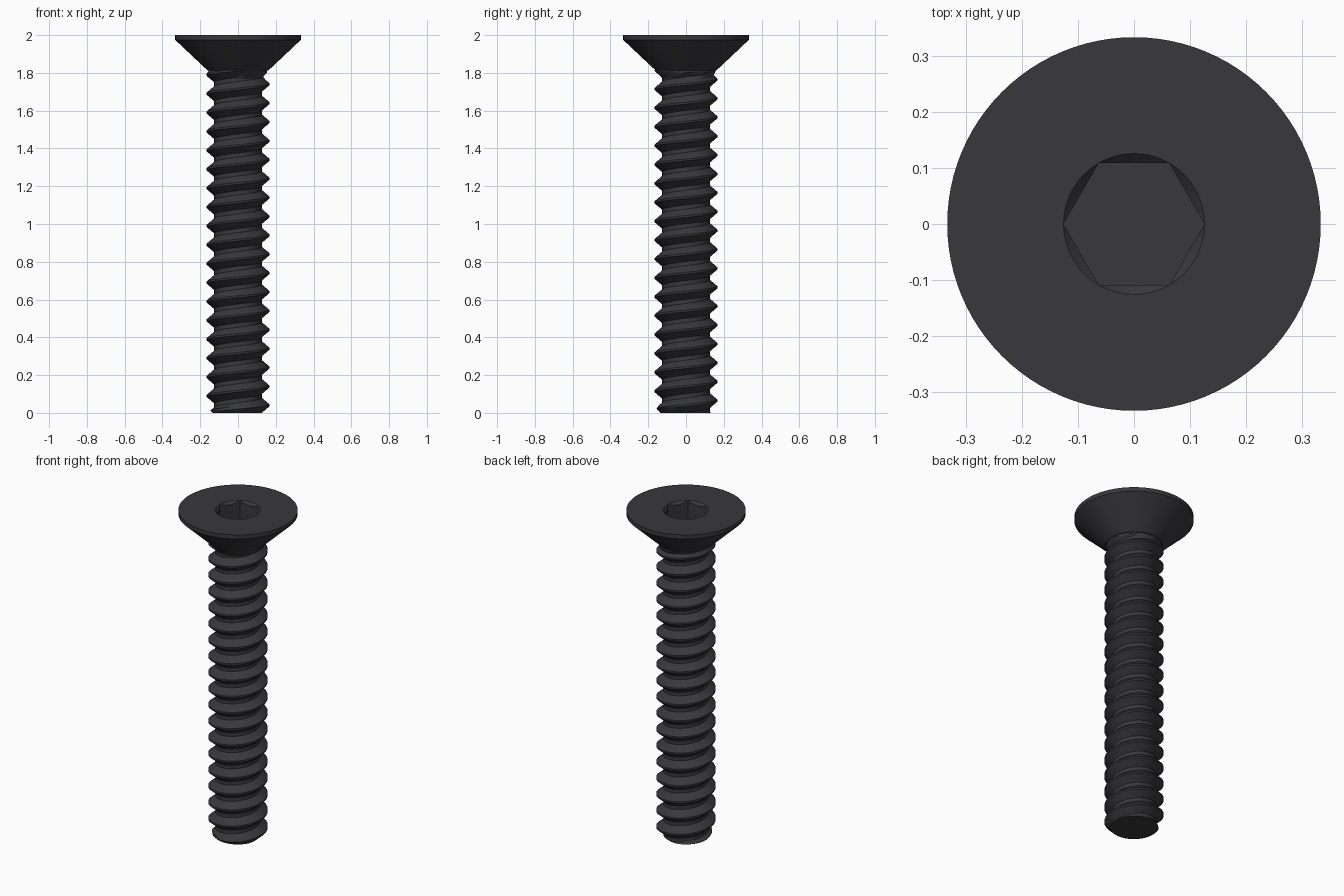
import bpy, bmesh
from math import pi, cos, sin, atan2, radians

if "Cube" in bpy.data.objects:
    bpy.data.objects.remove(bpy.data.objects["Cube"])

PITCH, CREST_Z = 0.1, 0.04          # thread pitch, crest height at +x
MAJOR, MINOR = 0.166, 0.126
NECK = 1.812                        # underside of the head

mat = bpy.data.materials.new("dark_steel")
mat.diffuse_color = (0.04, 0.04, 0.045, 1)
mat.use_nodes = True
mat.node_tree.nodes["Principled BSDF"].inputs["Base Color"].default_value = mat.diffuse_color


def finish(bm, name):
    bmesh.ops.remove_doubles(bm, verts=bm.verts[:], dist=1e-5)
    bmesh.ops.recalc_face_normals(bm, faces=bm.faces[:])
    me = bpy.data.meshes.new(name)
    bm.to_mesh(me)
    bm.free()
    me.materials.append(mat)
    ob = bpy.data.objects.new(name, me)
    bpy.context.collection.objects.link(ob)
    bpy.ops.object.select_all(action='DESELECT')
    ob.select_set(True)
    bpy.context.view_layer.objects.active = ob
    bpy.ops.object.shade_smooth_by_angle(angle=radians(25))


def bridge(bm, a, b):
    for i in range(len(a)):
        j = (i + 1) % len(a)
        bm.faces.new((a[i], a[j], b[j], b[i]))


# Head: countersunk lathe with a chamfered hex socket
SEG = 96
RIM, FLAT = 0.1255, 0.109


def hex_r(t):
    return FLAT / cos(t % (pi / 3) - pi / 6)


rings = [
    lambda t: (MINOR, NECK),
    lambda t: (0.160, NECK),
    lambda t: (0.333, 1.975),
    lambda t: (0.333, 2.0),
    lambda t: (RIM, 2.0),
    lambda t: (hex_r(t), 2.0 - (RIM - min(hex_r(t), RIM))),
    lambda t: (hex_r(t), 1.87),
]
bm = bmesh.new()
loops = []
for ring in rings:
    loop = []
    for i in range(SEG):
        t = 2 * pi * i / SEG
        r, z = ring(t + 1e-9)
        loop.append(bm.verts.new((r * cos(t), r * sin(t), z)))
    loops.append(loop)
for a, b in zip(loops, loops[1:]):
    bridge(bm, a, b)
bm.faces.new(loops[-1])
finish(bm, "countersunk_head")


# Threaded shank: helical strip clamped to the shank length
def thread_r(t, z):
    u = ((z - CREST_Z) / PITCH - t / (2 * pi) + 0.5) % 1 - 0.5
    k = min(max((0.39 - abs(u)) / (0.39 - 0.05), 0), 1)
    r = MINOR + (MAJOR - MINOR) * k
    r = min(r, 0.135 + z)                        # end chamfer
    return max(r, min(0.155, 0.155 - (NECK - 0.01 - z)))  # neck fillet


STEPS = 64
PROFILE = [-0.5, -0.39, -0.22, -0.05, 0.05, 0.22, 0.39, 0.5]
bm = bmesh.new()
prev = None
for i in range(-2 * STEPS, 20 * STEPS + 1):
    t = 2 * pi * i / STEPS
    row = []
    for u in PROFILE:
        z = CREST_Z + PITCH * (i / STEPS + u)
        z = min(max(z, 0.0), NECK + 0.003)
        r = thread_r(t, z)
        row.append(bm.verts.new((r * cos(t), r * sin(t), z)))
    if prev:
        for j in range(len(PROFILE) - 1):
            bm.faces.new((prev[j], row[j], row[j + 1], prev[j + 1]))
    prev = row
bmesh.ops.remove_doubles(bm, verts=bm.verts[:], dist=1e-5)

# Flat end of the shank
end = sorted((v for v in bm.verts if v.co.z < 1e-6),
             key=lambda v: atan2(v.co.y, v.co.x))
bm.faces.new(end)
finish(bm, "threaded_shank")
